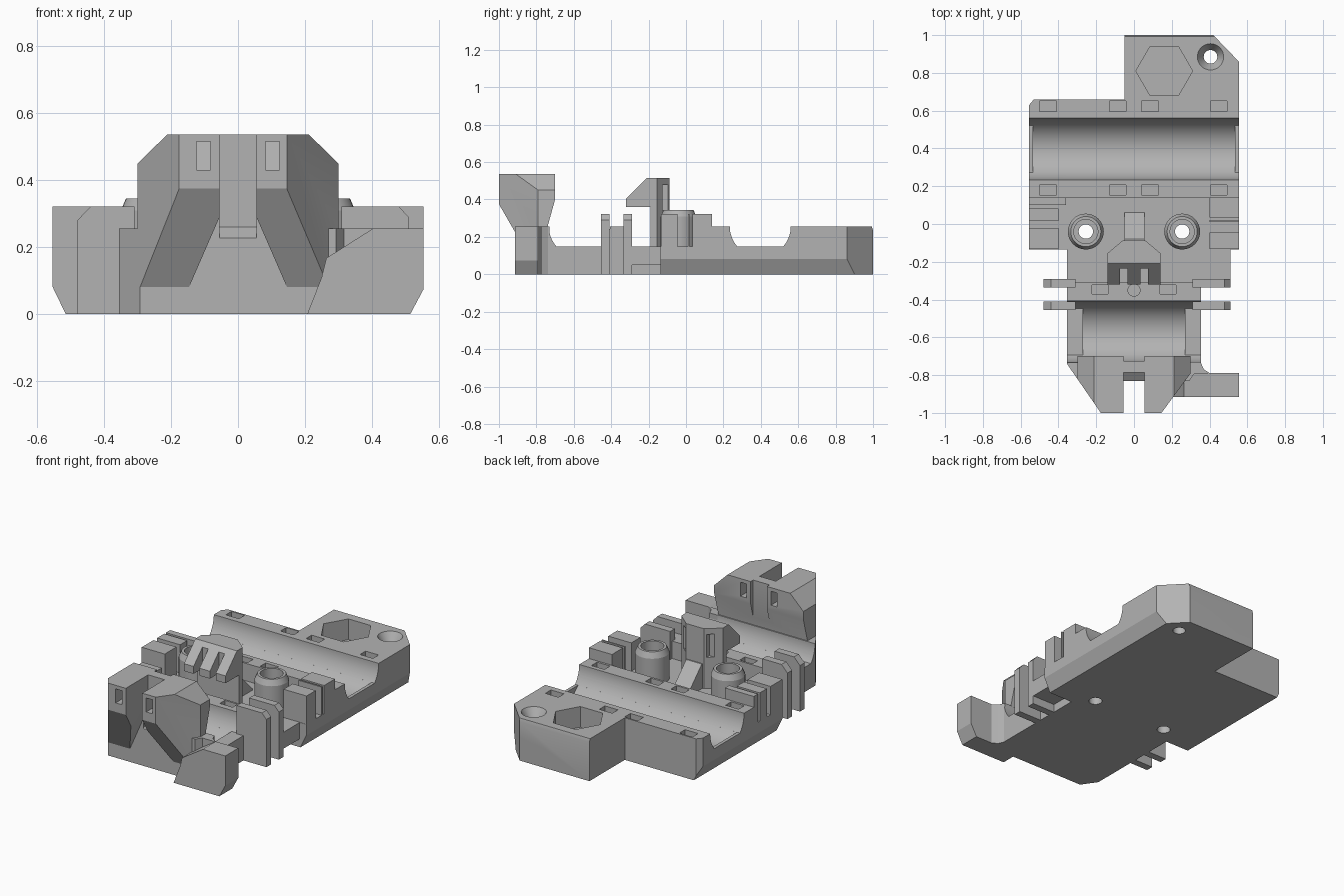
import bpy, bmesh, math
from mathutils import Vector

cube = bpy.data.objects.get("Cube")
if cube:
    bpy.data.objects.remove(cube)

grey = bpy.data.materials.new("plain grey")
grey.use_nodes = True
grey.diffuse_color = (0.45, 0.45, 0.45, 1)
grey.node_tree.nodes["Principled BSDF"].inputs["Base Color"].default_value = (0.45, 0.45, 0.45, 1)

PLACE = {"x": lambda u, v, w: (w, u, v),
         "y": lambda u, v, w: (u, w, v),
         "z": lambda u, v, w: (u, v, w)}


def prism(name, pts, axis, a, b, scale=1.0):
    """Extrude a profile along an axis; scale shrinks or grows the far end."""
    bm = bmesh.new()
    n = len(pts)
    mu = sum(p[0] for p in pts) / n
    mv = sum(p[1] for p in pts) / n
    near = [bm.verts.new(PLACE[axis](u, v, a)) for u, v in pts]
    far = [bm.verts.new(PLACE[axis](mu + (u - mu) * scale, mv + (v - mv) * scale, b))
           for u, v in pts]
    bm.faces.new(near)
    bm.faces.new(far)
    for i in range(n):
        j = (i + 1) % n
        bm.faces.new((near[i], near[j], far[j], far[i]))
    bmesh.ops.recalc_face_normals(bm, faces=bm.faces)
    mesh = bpy.data.meshes.new(name)
    bm.to_mesh(mesh)
    bm.free()
    mesh.materials.append(grey)
    ob = bpy.data.objects.new(name, mesh)
    bpy.context.collection.objects.link(ob)
    return ob


def box(name, x0, x1, y0, y1, z0, z1):
    return prism(name, [(x0, y0), (x1, y0), (x1, y1), (x0, y1)], "z", z0, z1)


def ring(u, v, r, n=32):
    return [(u + r * math.cos(math.tau * i / n), v + r * math.sin(math.tau * i / n))
            for i in range(n)]


def combine(ob, tools, operation="DIFFERENCE"):
    """Apply booleans and discard the tools."""
    for tool in tools:
        mod = ob.modifiers.new("shape", "BOOLEAN")
        mod.operation = operation
        mod.solver = "EXACT"
        mod.object = tool
        bpy.context.view_layer.update()
        deps = bpy.context.evaluated_depsgraph_get()
        mesh = bpy.data.meshes.new_from_object(ob.evaluated_get(deps))
        ob.modifiers.clear()
        ob.data = mesh
        bpy.data.objects.remove(tool)
    return ob


def groove(y, z, r, inner, outer, floor):
    """Round bearing seat plus a shallower passage through its end lips."""
    seat = prism("cut", ring(y, z, r, 64), "x", -inner, inner)
    dip = math.asin((z - floor) / r)
    arc = [(y + r * math.cos(t), z - r * math.sin(t))
           for t in [dip * i / 8 for i in range(9)]]
    arc += [(2 * y - u, v) for u, v in reversed(arc)]
    arc += [(y - r, z + 0.1), (y + r, z + 0.1)]
    return [seat, prism("cut", arc, "x", -outer, outer)]


TOP, FLOOR = 0.256, 0.15

# Rear body with corner chamfers and bevelled lower sides
body = prism("rear_body", [(-.555, -.135), (.555, -.135), (.555, .86), (.42, 1),
                           (-.05, 1), (-.05, .66), (-.53, .66), (-.555, .63)], "z", 0, TOP)
combine(body, [
    prism("keep", [(-.515, -.01), (.515, -.01), (.515, 0), (.556, .085), (.556, .3),
                   (-.556, .3), (-.556, .085), (-.515, 0)], "y", -.2, 1.1),
    prism("keep", [(-.2, -.1), (1.0, -.1), (1.0, .235), (.98, .3), (-.2, .3)], "x", -1, 1),
], "INTERSECT")
cuts = groove(.397, TOP, .163, .535, .6, FLOOR)
cuts.append(box("cut", -.6, .6, -.2, .14, FLOOR, .4))
cuts.append(prism("cut", ring(.16, .81, .15, 6), "z", .13, .4))
cuts.append(prism("cut", ring(.405, .885, .036), "z", -.1, .4))
cuts.append(prism("cut", ring(.405, .885, .036), "z", .2, .257, 1.95))
for sx in (-.455, -.087, .085, .448):
    for sy in (.18, .623):
        cuts.append(box("cut", sx - .044, sx + .044, sy - .027, sy + .027, .14, .4))
for side in (-1, 1):
    cuts.append(prism("cut", ring(side * .255, -.04, .038), "z", -.1, .4))
combine(body, cuts)

# Screw posts
for side, label in ((-1, "right"), (1, "left")):
    circle = ring(side * .255, -.04, .095)
    post = prism(label + "_screw_post", circle, "z", .14, .31)
    collar = prism(label + "_screw_collar", circle, "z", .31, .345, .84)
    for ob in (post, collar):
        combine(ob, [prism("cut", ring(side * .255, -.04, .038), "z", 0, .5),
                     prism("cut", ring(side * .255, -.04, .064), "z", .27, .5)])

# Side belt-clamp blocks
for x0, x1, y0, y1 in ((.40, .555, -.133, -.045), (.40, .555, .035, .14), (.40, .555, .01, .02),
                       (-.555, -.40, -.133, -.02), (-.555, -.40, .015, .083),
                       (-.555, -.36, .10, .14)):
    box("side_block", x0, x1, y0, y1, .14, .322)

# Middle deck and front body with the smaller bearing seat
deck = box("middle_deck", -.355, .355, -.32, -.13, 0, FLOOR)
box("deck_shelf", .35, .51, -.30, -.13, .05, FLOOR)
front = prism("front_body", [(-.355, -.31), (-.355, -.74), (-.293, -.83), (.293, -.83),
                             (.355, -.74), (.355, -.31)], "z", 0, TOP)
cuts = groove(-.57, TOP, .163, .27, .5, FLOOR)
for side in (-1, 1):
    cuts.append(box("cut", side * .18 - .043, side * .18 + .043, -.37, -.322, .14, .4))
cuts.append(prism("cut", ring(0, -.35, .032), "z", .1, .4))
combine(front, cuts)

# Paired cable-tie plates on both sides
for y0, y1 in ((-.455, -.41), (-.335, -.29)):
    prism("right_tie_plate", [(-.48, 0), (-.48, .28), (-.44, .322), (-.31, .322), (-.31, 0)],
          "y", y0, y1)
    prism("left_tie_plate", [(.51, 0), (.51, .29), (.48, .322), (.31, .322), (.31, 0)],
          "y", y0, y1)

# Front tensioner tower: a slanted overhang trimmed in plan and from the front
tower = prism("front_tower", [(-.83, 0), (-.83, .08), (-1, .375), (-1, .537), (-.70, .537),
                              (-.70, .40), (-.74, TOP), (-.74, 0)], "x", -.36, .36)
combine(tower, [
    prism("keep", [(-.355, -.6), (-.355, -.74), (-.175, -1.001), (.145, -1.001),
                   (.30, -.79), (.355, -.74), (.355, -.6)], "z", -.1, .7),
    prism("keep", [(-.356, -.1), (-.356, TOP), (-.30, TOP), (-.30, .45), (-.21, .538),
                   (.21, .538), (.30, .45), (.30, TOP), (.356, TOP), (.356, -.1)],
          "y", -1.1, -.5),
], "INTERSECT")
cuts = [prism("cut", [(-.19, -.02), (-.055, .29), (-.055, .6), (.055, .6), (.055, .29),
                      (.19, -.02)], "y", -1.1, -.83),
        prism("cut", [(-.84, .22), (-.785, .26), (-.785, .6), (-.84, .6)], "x", -.055, .055),
        box("cut", -.055, .055, -.725, -.6, .2, .6)]
for side in (-1, 1):
    cuts.append(box("cut", side * .103 - .021, side * .103 + .021, -1.1, -.6, .43, .515))
combine(tower, cuts)
combine(front, [prism("cut", [(-.84, .22), (-.785, .26), (-.785, .6), (-.84, .6)],
                      "x", -.055, .055)])

# Side arm beside the tower
prism("side_arm", [(.207, 0), (.515, 0), (.555, .075), (.555, TOP), (.404, TOP),
                   (.264, .167), (.25, .11)], "y", -.915, -.79)
prism("arm_fillet", [(.3, -.73), (.352, -.73), (.37, -.77), (.41, -.795), (.3, -.795)],
      "z", 0, TOP)

# Centre hook: faceted post, slanted overhang with prongs, rear rib
post = prism("hook_post", [(-.14, -.19), (.14, -.19), (.14, -.155), (.06, -.087),
                           (-.06, -.087), (-.14, -.155)], "z", .14, .515)
hook = prism("hook_overhang", [(-.19, .36), (-.32, .36), (-.32, .405), (-.21, .515),
                               (-.19, .515)], "x", -.14, .14)
combine(hook, [box("cut", s * .055 - .02, s * .055 + .02, -.4, -.235, .3, .6)
               for s in (-1, 1)])
combine(post, [box("cut", s * .09 - .02, s * .09 + .02, -.125, 0, .34, .48)
               for s in (-1, 1)])
prism("rear_rib", [(-.10, .14), (.06, .14), (.06, .16), (-.08, .30), (-.10, .30)],
      "x", -.05, .055)

# Smooth round surfaces, keep hard edges
bpy.ops.object.select_all(action="DESELECT")
for ob in bpy.context.collection.objects:
    if ob.type == "MESH" and grey.name in ob.data.materials:
        ob.select_set(True)
        bpy.context.view_layer.objects.active = ob
bpy.ops.object.shade_smooth_by_angle(angle=math.radians(25))
